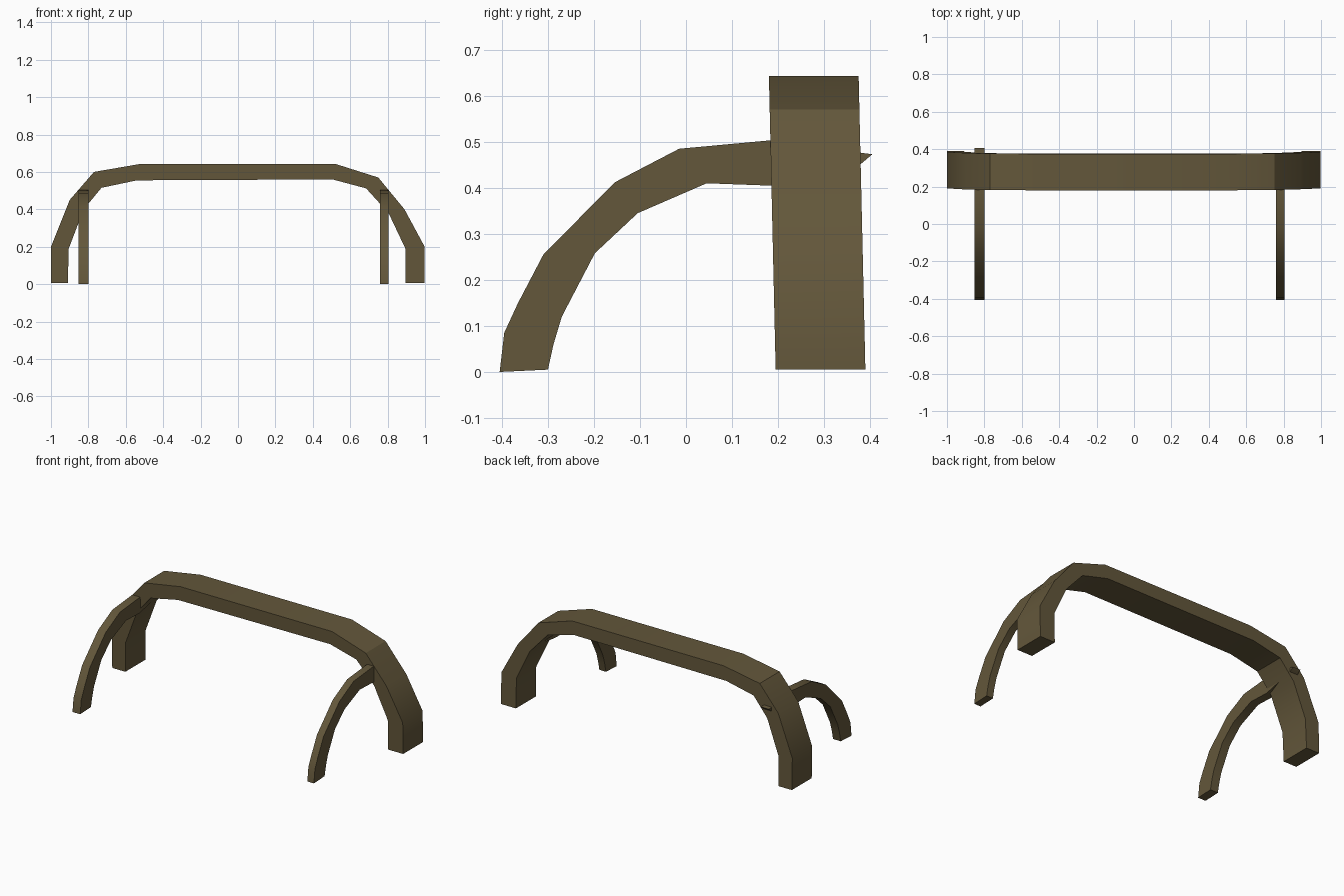
import bpy
import bmesh
import math

cube = bpy.data.objects.get("Cube")
if cube:
    bpy.data.objects.remove(cube, do_unlink=True)

# One flat olive brown for everything
olive = bpy.data.materials.new("olive_brown")
COLOUR = (0.125, 0.095, 0.043, 1.0)
olive.diffuse_color = COLOUR
olive.use_nodes = True
olive.node_tree.nodes["Principled BSDF"].inputs["Base Color"].default_value = COLOUR


def curved_bar(name, outer, inner, place):
    """Sweep matched outer/inner points; place(p, q, side) gives the 3D position."""
    bm = bmesh.new()
    rings = []
    for o, i in zip(outer, inner):
        rings.append([bm.verts.new(place(*pt, side))
                      for pt, side in ((o, 0), (o, 1), (i, 1), (i, 0))])
    for a, b in zip(rings, rings[1:]):
        for k in range(4):
            n = (k + 1) % 4
            bm.faces.new((a[k], a[n], b[n], b[k]))
    bm.faces.new(rings[0])
    bm.faces.new(rings[-1])
    bmesh.ops.recalc_face_normals(bm, faces=bm.faces)
    mesh = bpy.data.meshes.new(name)
    bm.to_mesh(mesh)
    bm.free()
    mesh.materials.append(olive)
    obj = bpy.data.objects.new(name, mesh)
    bpy.context.collection.objects.link(obj)
    bpy.ops.object.select_all(action='DESELECT')
    obj.select_set(True)
    bpy.context.view_layer.objects.active = obj
    bpy.ops.object.shade_smooth_by_angle(angle=math.radians(30))
    return obj


# Wide main arch, leaning slightly forward towards the top
arch_outer = [(-1, 0.005), (-1, 0.2), (-0.9, 0.45), (-0.77, 0.60), (-0.52, 0.643),
              (0.52, 0.643), (0.75, 0.57), (0.89, 0.40), (0.998, 0.2), (0.998, 0.005)]
arch_inner = [(-0.91, 0.005), (-0.905, 0.19), (-0.825, 0.40), (-0.73, 0.515), (-0.54, 0.555),
              (0.505, 0.56), (0.685, 0.512), (0.805, 0.38), (0.895, 0.19), (0.895, 0.005)]
curved_bar("main_arch", arch_outer, arch_inner,
           lambda x, z, s: (x, 0.195 - 0.023 * z + 0.195 * s, z))

# Slim front legs curving back into the arch; the right one pierces it to a point
leg_outer = [(-0.405, 0.0), (-0.395, 0.085), (-0.365, 0.15), (-0.31, 0.255),
             (-0.155, 0.412), (-0.015, 0.485), (0.18, 0.503)]
leg_inner = [(-0.30, 0.005), (-0.288, 0.06), (-0.27, 0.12), (-0.198, 0.258),
             (-0.105, 0.345), (0.045, 0.41), (0.18, 0.405)]
leg_ends = {
    "left_front_leg": (0.76, 0.805, [((0.28, 0.49), (0.28, 0.415))]),
    "right_front_leg": (-0.853, -0.80, [((0.405, 0.473), (0.38, 0.452))]),
}
for name, (x0, x1, end) in leg_ends.items():
    curved_bar(name, leg_outer + [e[0] for e in end], leg_inner + [e[1] for e in end],
               lambda y, z, s: (x1 if s else x0, y, z))
